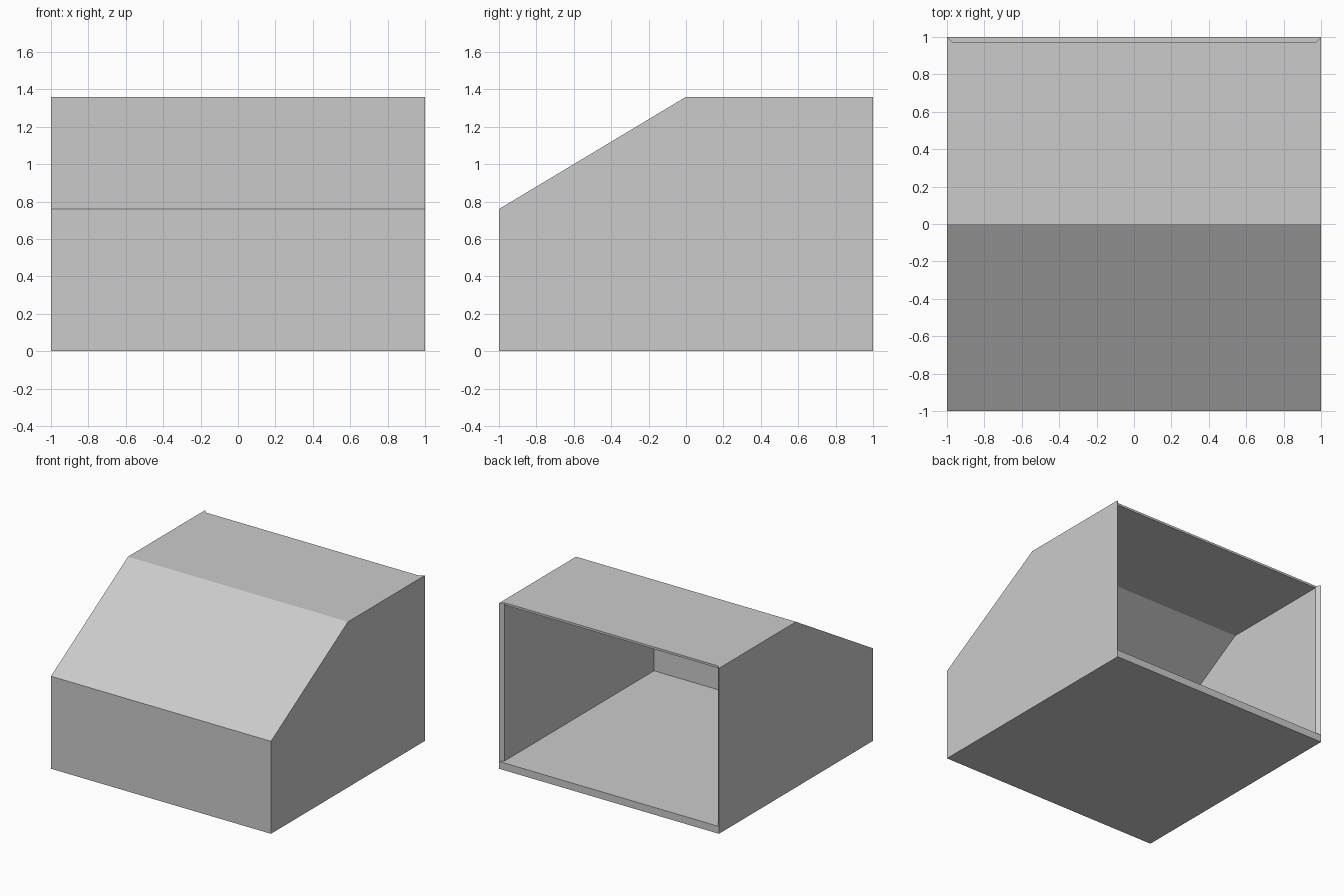
import bpy
import bmesh

cube = bpy.data.objects.get("Cube")
if cube:
    bpy.data.objects.remove(cube, do_unlink=True)

grey = bpy.data.materials.new("plain grey")
grey.use_nodes = True
colour = (0.6, 0.6, 0.6, 1)
grey.diffuse_color = colour
grey.node_tree.nodes["Principled BSDF"].inputs["Base Color"].default_value = colour

WALL = 0.03     # panel thickness
FLOOR = 0.06    # floor thickness
EAVE, TOP = 0.76, 1.36
INNER = 1 - WALL
CEILING = TOP - 0.018


def loft(name, x0, profile0, x1, profile1):
    """Join two (y, z) profiles of equal length, at x0 and x1, into a solid."""
    bm = bmesh.new()
    a = [bm.verts.new((x0, y, z)) for y, z in profile0]
    b = [bm.verts.new((x1, y, z)) for y, z in profile1]
    bm.faces.new(a)
    bm.faces.new(b)
    for i in range(len(a)):
        j = (i + 1) % len(a)
        bm.faces.new((a[i], a[j], b[j], b[i]))
    bmesh.ops.recalc_face_normals(bm, faces=bm.faces)
    mesh = bpy.data.meshes.new(name)
    bm.to_mesh(mesh)
    bm.free()
    mesh.materials.append(grey)
    obj = bpy.data.objects.new(name, mesh)
    bpy.context.collection.objects.link(obj)
    return obj


def side_profile(back):
    return [(-1, FLOOR), (-1, EAVE), (0, TOP), (back, TOP), (back, FLOOR)]


# Floor plate
floor = [(-1, 0), (1, 0), (1, FLOOR), (-1, FLOOR)]
loft("floor", -1, floor, 1, floor)

# Side walls, with the open back edge mitred inwards
for name, s in (("left_wall", 1), ("right_wall", -1)):
    loft(name, s, side_profile(1), s * INNER, side_profile(INNER))

# Front panel, sloped panel and roof as one folded sheet
cover = [(-1, FLOOR), (-1, EAVE), (0, TOP), (INNER, TOP),
         (INNER, CEILING), (0.03, CEILING), (-INNER, EAVE - 0.017), (-INNER, FLOOR)]
loft("front_and_roof", -INNER, cover, INNER, cover)
